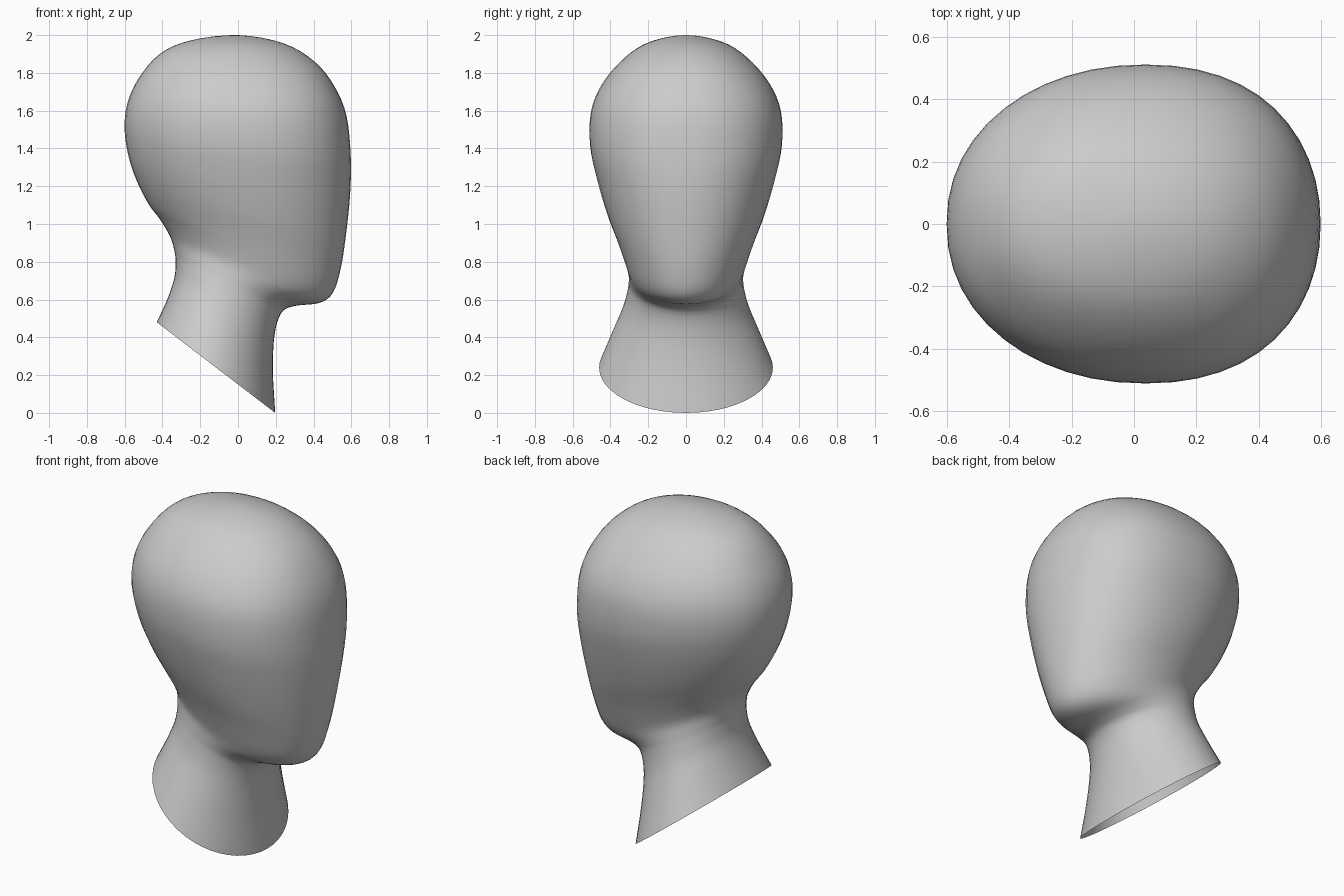
import bpy, bmesh
from math import cos, sin, pi, copysign

SIDES, STEPS = 48, 4

# Tilted rings, bottom to top:
# front x, front z, back x, back z, half width, squareness power, widest-point shift
RINGS = [
    (0.197, 0.00, -0.430, 0.48, 0.46, 1.00, 0.00),   # open neck base
    (0.185, 0.22, -0.375, 0.60, 0.39, 1.00, 0.00),
    (0.193, 0.41, -0.338, 0.71, 0.33, 1.00, 0.00),
    (0.230, 0.53, -0.330, 0.79, 0.307, 1.00, 0.00),  # throat and nape
    (0.300, 0.566, -0.335, 0.85, 0.303, 1.00, 0.00),
    (0.430, 0.582, -0.358, 0.93, 0.307, 1.00, 0.00), # chin
    (0.502, 0.635, -0.410, 1.02, 0.328, 1.00, 0.00),
    (0.543, 0.76, -0.470, 1.10, 0.365, 0.99, 0.01),
    (0.570, 0.93, -0.528, 1.21, 0.420, 0.97, 0.02),
    (0.593, 1.15, -0.575, 1.34, 0.473, 0.95, 0.03),
    (0.597, 1.35, -0.600, 1.49, 0.508, 0.93, 0.04),
    (0.575, 1.57, -0.588, 1.63, 0.502, 0.92, 0.04),
    (0.510, 1.73, -0.530, 1.765, 0.440, 0.92, 0.03),
    (0.405, 1.86, -0.415, 1.90, 0.325, 0.94, 0.02),
    (0.240, 1.957, -0.250, 1.972, 0.190, 0.97, 0.00),
    (0.000, 2.00, 0.000, 2.00, 0.0, 1.00, 0.00),     # crown
]


def spline(a, b, c, d, t):
    """Catmull-Rom blend of four rings."""
    return [0.5 * (2*q + (r - p)*t + (2*p - 5*q + 4*r - s)*t*t
                   + (3*q - p - 3*r + s)*t**3)
            for p, q, r, s in zip(a, b, c, d)]


def power(v, p):
    return copysign(abs(v) ** p, v)


def ring_points(ring):
    xf, zf, xb, zb, w, p, shift = ring
    for i in range(SIDES):
        a = 2 * pi * i / SIDES
        c, s = power(cos(a), p), power(sin(a), p)
        yield ((xf + xb)/2 + (xf - xb)/2*c + shift*sin(a)**2,
               w * s,
               (zf + zb)/2 + (zf - zb)/2*c)


# Phantom end rings keep the neck straight and the crown round
first = tuple(2*a - b for a, b in zip(RINGS[0], RINGS[1]))
xf, zf, xb, zb, w, p, sh = RINGS[-2]
path = [first] + RINGS + [(xb, zb, xf, zf, -w, p, sh)]

# Head and neck as one lofted skin
bm = bmesh.new()
loops = []
for k in range(1, len(path) - 2):
    for j in range(STEPS):
        ring = spline(*path[k-1:k+3], j / STEPS)
        loops.append([bm.verts.new(co) for co in ring_points(ring)])
for lo, hi in zip(loops, loops[1:]):
    for i in range(SIDES):
        n = (i + 1) % SIDES
        bm.faces.new((lo[i], lo[n], hi[n], hi[i]))
top = bm.verts.new((0, 0, 2))
for i in range(SIDES):
    bm.faces.new((loops[-1][i], loops[-1][(i + 1) % SIDES], top))
for f in bm.faces:
    f.smooth = True
mesh = bpy.data.meshes.new("head_and_neck")
bm.to_mesh(mesh)
bm.free()
bpy.context.collection.objects.link(bpy.data.objects.new("head_and_neck", mesh))
